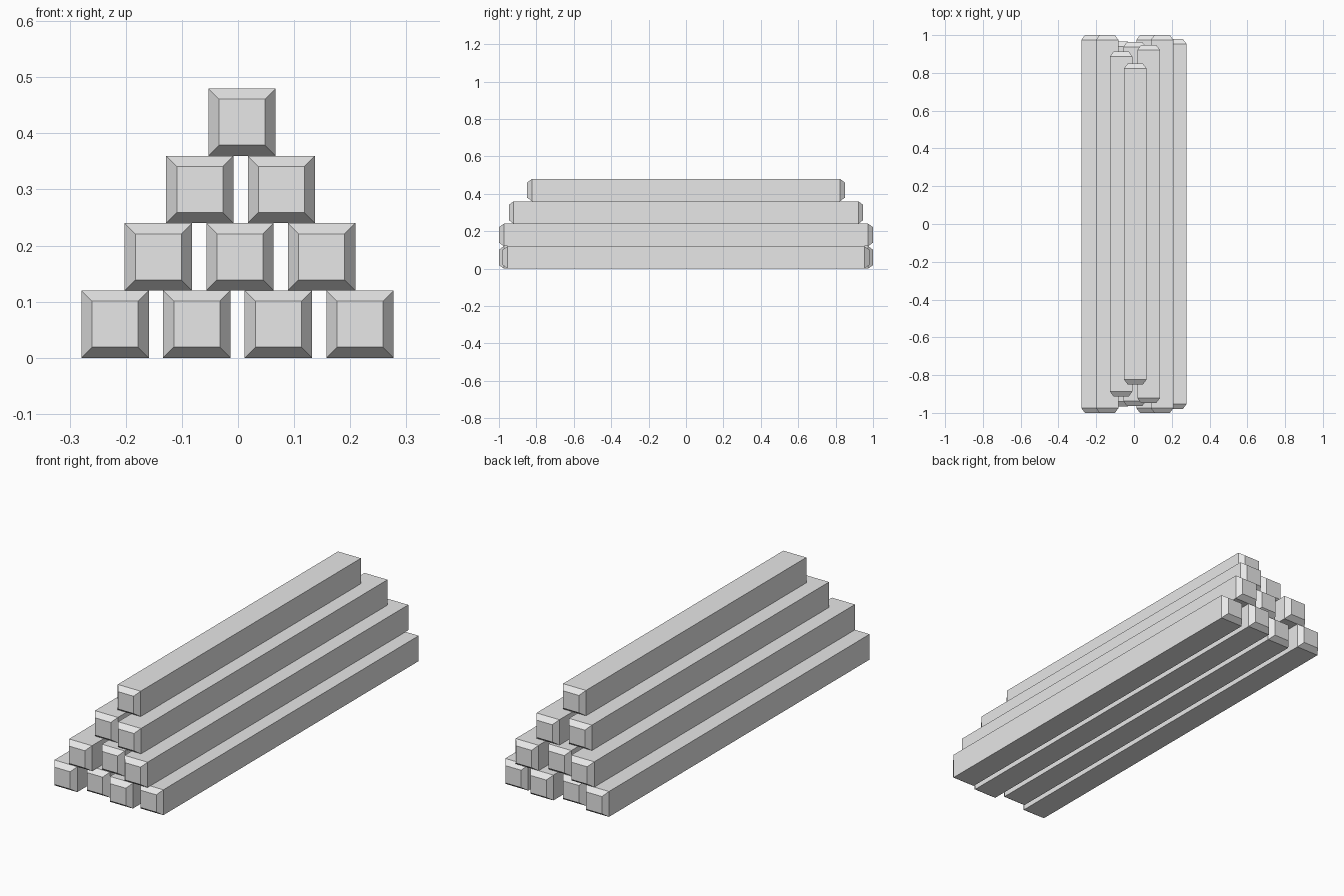
import bpy
import bmesh
from mathutils import Matrix, Vector

cube = bpy.data.objects.get("Cube")
if cube:
    bpy.data.objects.remove(cube, do_unlink=True)

SIZE = 0.12       # beam thickness
PITCH = 0.1455    # spacing between neighbours
INSET = 0.019     # end chamfer, across
DEPTH = 0.026     # end chamfer, along the beam

# Pale grey finish shared by every beam
grey = bpy.data.materials.new("pale_grey")
grey.use_nodes = True
colour = (0.8, 0.8, 0.8, 1.0)
grey.diffuse_color = colour
grey.node_tree.nodes["Principled BSDF"].inputs["Base Color"].default_value = colour


def add_beam(name, x, z, half_length):
    """Square beam along y with a chamfered cap on each end."""
    bm = bmesh.new()
    body = Matrix.Diagonal((SIZE, 2 * (half_length - DEPTH), SIZE, 1))
    bmesh.ops.create_cube(bm, size=1, matrix=body)
    bm.normal_update()

    # Extrude both ends into tapered caps
    taper = 1 - 2 * INSET / SIZE
    for end in [f for f in bm.faces if abs(f.normal.y) > 0.9]:
        side = 1 if end.normal.y > 0 else -1
        cap = bmesh.ops.extrude_discrete_faces(bm, faces=[end])["faces"][0]
        bmesh.ops.scale(bm, vec=Vector((taper, 1, taper)), verts=cap.verts)
        bmesh.ops.translate(bm, vec=Vector((0, side * DEPTH, 0)), verts=cap.verts)
    bmesh.ops.recalc_face_normals(bm, faces=bm.faces)

    mesh = bpy.data.meshes.new(name)
    bm.to_mesh(mesh)
    bm.free()
    mesh.materials.append(grey)
    beam = bpy.data.objects.new(name, mesh)
    beam.location = (x, 0, z)
    bpy.context.collection.objects.link(beam)


# Rows from the ground up: x of the first beam, then each beam's half length
rows = [
    (-0.219, (1.0, 0.965, 1.0, 0.98)),
    (-0.142, (1.0, 0.963, 1.0)),
    (-0.068, (0.912, 0.947)),
    (0.007, (0.849,)),
]
for r, (first_x, half_lengths) in enumerate(rows):
    for i, half_length in enumerate(half_lengths):
        add_beam(f"beam_row_{r + 1}_{i + 1}", first_x + i * PITCH,
                 SIZE * (r + 0.5), half_length)
